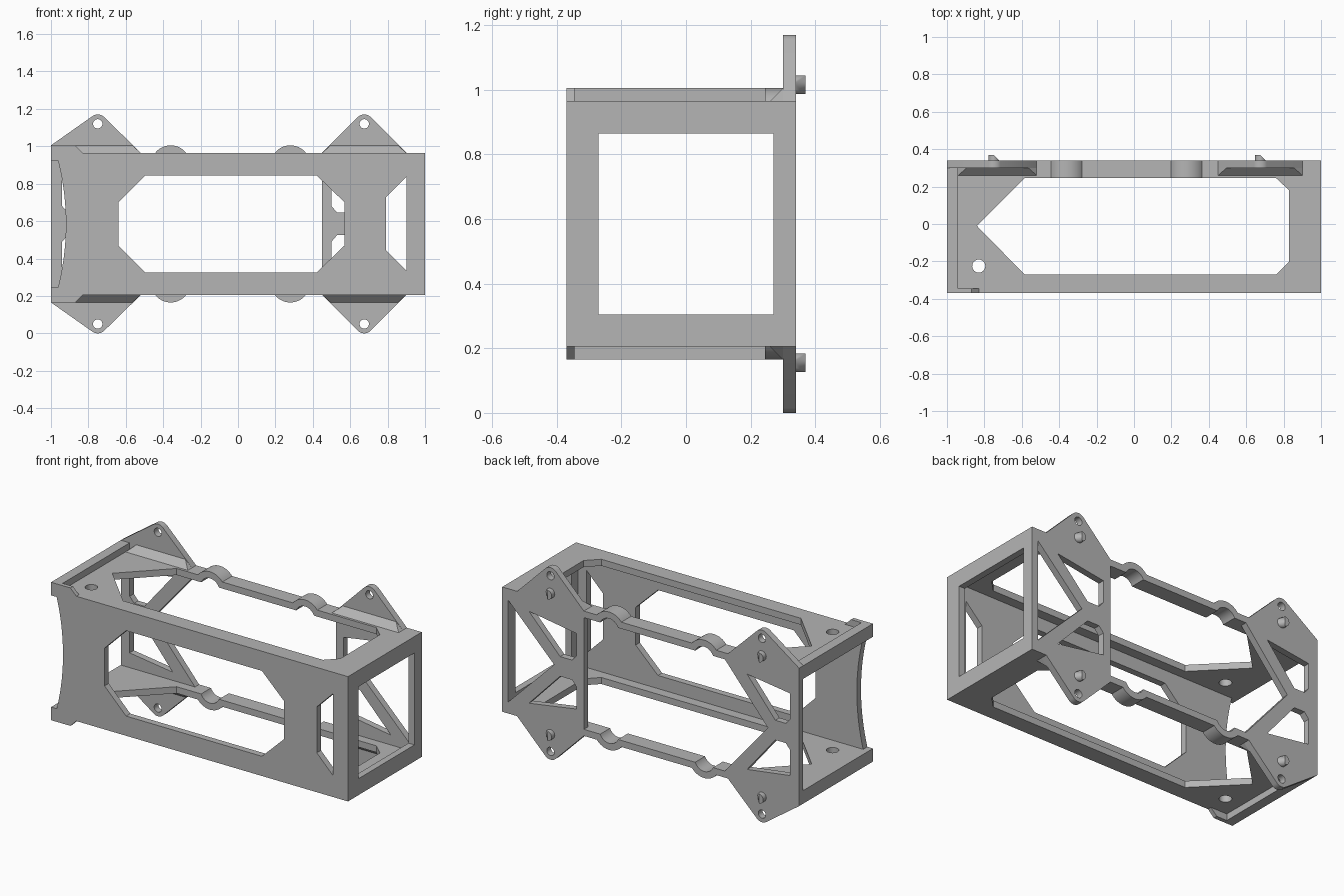
import bpy, bmesh
from math import sin, cos, radians
from mathutils import Matrix

cube = bpy.data.objects.get("Cube")
if cube:
    bpy.data.objects.remove(cube, do_unlink=True)

MID = 0.585                      # height of the mirror plane
FRONT, BACK = -0.37, 0.34
WALL = 0.04

grey = bpy.data.materials.new("plain_grey")
grey.use_nodes = True
grey.diffuse_color = (0.46, 0.46, 0.46, 1)
grey.node_tree.nodes["Principled BSDF"].inputs["Base Color"].default_value = (0.46, 0.46, 0.46, 1)

# Local plate axes: the third column is the extrusion direction
AXES = {
    "X": Matrix(((0, 0, 1, 0), (1, 0, 0, 0), (0, 1, 0, 0), (0, 0, 0, 1))),
    "Y": Matrix(((1, 0, 0, 0), (0, 0, -1, 0), (0, 1, 0, 0), (0, 0, 0, 1))),
    "Z": Matrix.Identity(4),
}


def finish(name, bm):
    bmesh.ops.remove_doubles(bm, verts=bm.verts, dist=0.0002)
    bmesh.ops.recalc_face_normals(bm, faces=bm.faces)
    mesh = bpy.data.meshes.new(name)
    bm.to_mesh(mesh)
    bm.free()
    mesh.materials.append(grey)
    ob = bpy.data.objects.new(name, mesh)
    bpy.context.collection.objects.link(ob)
    bpy.ops.object.select_all(action='DESELECT')
    ob.select_set(True)
    bpy.context.view_layer.objects.active = ob
    bpy.ops.object.shade_smooth_by_angle(angle=radians(30))
    return ob


def plate(name, axis, lo, hi, outline, holes=()):
    """Extrude an outline with holes between lo and hi along an axis."""
    curve = bpy.data.curves.new(name + "_outline", 'CURVE')
    curve.dimensions = '2D'
    curve.fill_mode = 'BOTH'
    curve.extrude = (hi - lo) / 2
    for loop in (outline, *holes):
        spline = curve.splines.new('POLY')
        spline.points.add(len(loop) - 1)
        for p, (u, v) in zip(spline.points, loop):
            p.co = (u, v, 0, 1)
        spline.use_cyclic_u = True
    helper = bpy.data.objects.new(name + "_outline", curve)
    bpy.context.collection.objects.link(helper)
    bpy.context.view_layer.update()
    flat = bpy.data.meshes.new_from_object(helper.evaluated_get(bpy.context.evaluated_depsgraph_get()))
    bm = bmesh.new()
    bm.from_mesh(flat)
    bpy.data.objects.remove(helper)
    bpy.data.meshes.remove(flat)
    shift = {"X": 0, "Y": 1, "Z": 2}[axis]
    offset = [0, 0, 0 if axis == "Z" else MID]
    offset[shift] += (lo + hi) / 2
    bm.transform(Matrix.Translation(offset) @ AXES[axis])
    return finish(name, bm)


def hull(name, points):
    bm = bmesh.new()
    for p in points:
        bm.verts.new(p)
    bmesh.ops.convex_hull(bm, input=bm.verts)
    return finish(name, bm)


def arc(cx, cy, r, a0, a1, n=12):
    angles = [radians(a0 + (a1 - a0) * i / n) for i in range(n + 1)]
    return [(cx + r * cos(a), cy + r * sin(a)) for a in angles]


def circle(cx, cy, r, n=24):
    return arc(cx, cy, r, 0, 360 - 360 / n, n - 1)


def flip(points):
    return [(u, -v) for u, v in points]


def symmetric(points):
    """Close an upper half outline with its mirror image."""
    return points + [(u, -v) for u, v in reversed(points) if abs(v) > 1e-6]


def rect(u0, u1, v0, v1):
    return [(u0, v0), (u1, v0), (u1, v1), (u0, v1)]


# Front wall with concave end, large window and small trapezoid window
end_curve = arc(-2.30, 0, 1.38, -15, 15, 24)
front = end_curve + [(-0.97, 0.38), (1, 0.38), (1, -0.38), (-0.97, -0.38)]
window = symmetric([(-0.64, 0.115), (-0.495, 0.26), (0.42, 0.26), (0.57, 0.115)])
trapezoid = symmetric([(0.79, 0.14), (0.90, 0.25)])
plate("front_wall", "Y", FRONT, FRONT + WALL, front, [window, trapezoid])

# Square frame closing one end
plate("end_frame", "X", 1 - WALL, 1, rect(FRONT, BACK, -0.38, 0.38), [rect(-0.27, 0.27, -0.28, 0.28)])

# Braced back panel at the closed end, with ears
EAR_L, EAR_R, EAR_H = 0.675, -0.75, 0.535
left_half = [(1, 0.38), (0.9, 0.38)] + arc(EAR_L, EAR_H, 0.05, 45, 135) + [(0.45, 0.38)]
triangle = symmetric([(0.96, 0.31), (0.65, 0)])
upper = [(0.82, 0.28), (0.50, 0.23), (0.50, 0.095), (0.53, 0.06), (0.61, 0.06)]
holes = [triangle, upper, flip(upper)]
plate("left_back_panel", "Y", BACK - WALL, BACK, symmetric(left_half),
      holes + [circle(EAR_L, s * EAR_H, 0.025) for s in (1, -1)])

# Braced back panel at the open end, with ears and a V notch
right_half = ([(-1, 0.42)] + arc(EAR_R, EAR_H, 0.05, 122, 45)
              + [(-0.52, 0.38), (-0.50, 0.34), (-0.79, 0)])
upper = [(-0.65, 0.29), (-0.94, 0.25), (-0.94, 0.095), (-0.91, 0.06), (-0.84, 0.06)]
plate("right_back_panel", "Y", BACK - WALL, BACK, symmetric(right_half),
      [upper, flip(upper)] + [circle(EAR_R, s * EAR_H, 0.025) for s in (1, -1)])

# Top and bottom walls, open at the back where the rail bridges them
RAIL_Y = 0.245
BUMPS = (-0.36, 0.28)
RAIL_0, RAIL_1 = BUMPS[0] - 0.0825, BUMPS[1] + 0.0825
deck = [(-1, FRONT), (1, FRONT), (1, BACK), (RAIL_1, BACK), (RAIL_1, RAIL_Y),
        (0.76, RAIL_Y), (0.83, 0.18), (0.83, -0.20), (0.76, -0.27), (-0.585, -0.27),
        (-0.84, -0.01), (-0.585, RAIL_Y), (RAIL_0, RAIL_Y), (RAIL_0, BACK), (-1, BACK)]

# Wavy rail profile with two hollow bumps
over, under = [], []
for cx in BUMPS:
    over += arc(cx, 0.315, 0.105, 141.8, 38.2, 16)
    under += [(cx - 0.0825, 0.34)] + arc(cx, 0.315, 0.065, 157.4, 22.6, 16) + [(cx + 0.0825, 0.34)]
rail = over + under[::-1]

for side, s in (("top", 1), ("bottom", -1)):
    z0, z1 = sorted((MID + s * 0.34, MID + s * 0.38))
    plate(side + "_wall", "Z", z0, z1, deck, [circle(-0.83, -0.225, 0.035)])
    plate(side + "_rail", "Y", RAIL_Y, BACK, rail if s > 0 else flip(rail))

    # Raised lip around the open end
    z0, z1 = sorted((MID + s * 0.38, MID + s * 0.42))
    plate(side + "_lip", "Z", z0, z1, rect(-1, -0.94, FRONT, BACK))
    corner = [(-0.94, 0.38), (-0.83, 0.38), (-0.87, 0.42), (-0.94, 0.42)]
    plate(side + "_lip_corner", "Y", FRONT, FRONT + 0.025, corner if s > 0 else flip(corner))

    for end, x0, x1, ear in (("right", -0.94, -0.52, EAR_R), ("left", 0.45, 0.90, EAR_L)):
        # Sloped gusset at the foot of each ear
        low, high = MID + s * 0.38, MID + s * 0.42
        hull(f"{side}_{end}_gusset",
             [(x, y, low) for x in (x0, x1) for y in (0.26, 0.30)]
             + [(x0 + 0.045, 0.30, high), (x1 - 0.045, 0.30, high)])

        # Locating pin with one side cut at a slant
        zc = MID + s * 0.43
        hull(f"{side}_{end}_pin",
             [(x, BACK - 0.01, z) for x, z in circle(ear, zc, 0.029)]
             + [(x, BACK, z) for x, z in circle(ear, zc, 0.029)]
             + [(x, BACK + 0.03, z) for x, z in arc(ear, zc, 0.029, 90, 270)])
